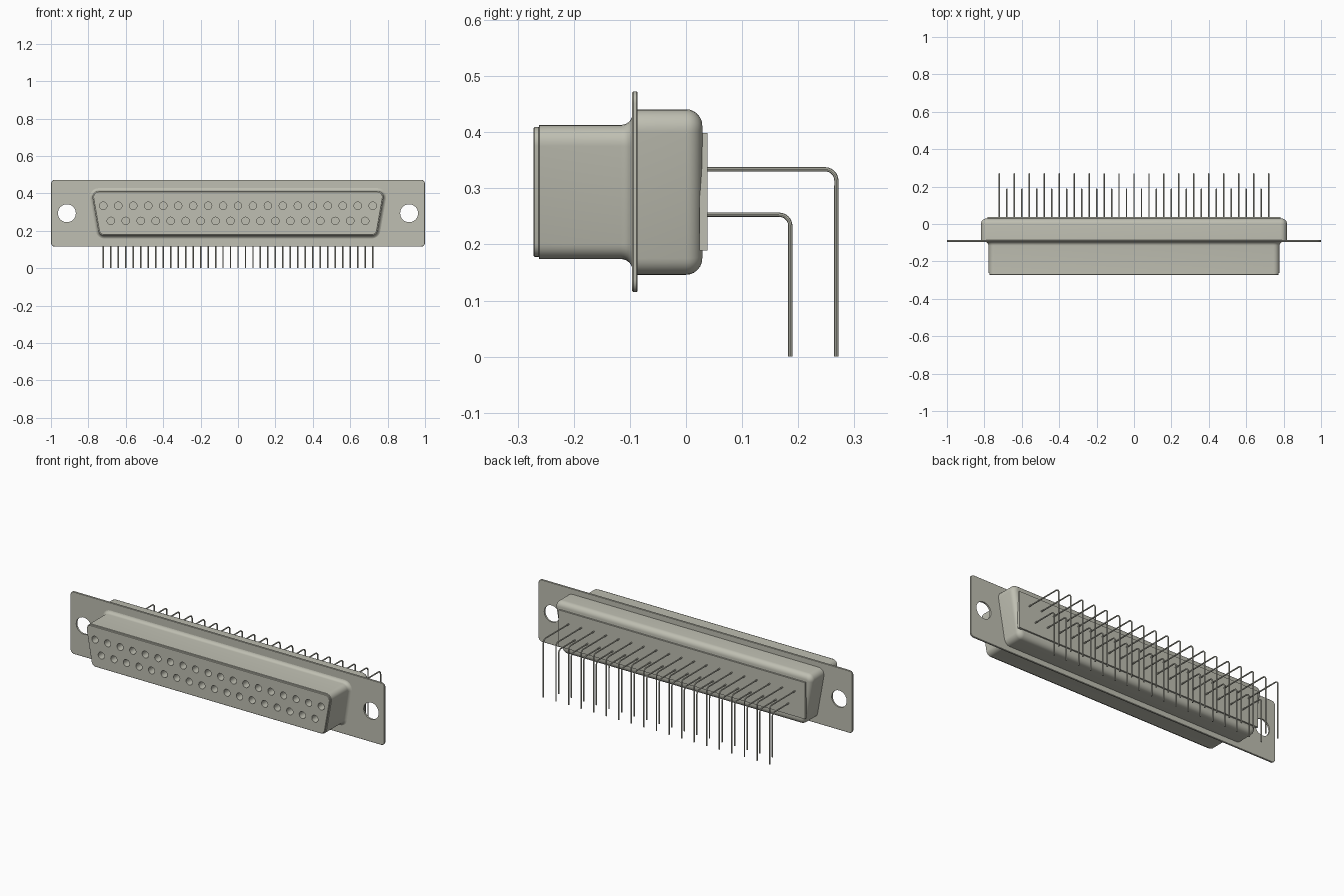
import bpy, bmesh, math
from mathutils import Vector

if "Cube" in bpy.data.objects:
    bpy.data.objects.remove(bpy.data.objects["Cube"], do_unlink=True)

COLOUR = (0.52, 0.52, 0.445, 1.0)
metal = bpy.data.materials.new("warm_grey")
metal.use_nodes = True
metal.diffuse_color = COLOUR
metal.node_tree.nodes["Principled BSDF"].inputs["Base Color"].default_value = COLOUR

ROW_TOP, ROW_LOW, PITCH = 0.334, 0.253, 0.08
TOP_X = [(i - 9) * PITCH for i in range(19)]
LOW_X = [(i - 8.5) * PITCH for i in range(18)]


def activate(obj):
    bpy.ops.object.select_all(action='DESELECT')
    obj.select_set(True)
    bpy.context.view_layer.objects.active = obj


def finish(name, bm):
    bmesh.ops.recalc_face_normals(bm, faces=bm.faces)
    mesh = bpy.data.meshes.new(name)
    bm.to_mesh(mesh)
    bm.free()
    mesh.materials.append(metal)
    obj = bpy.data.objects.new(name, mesh)
    bpy.context.collection.objects.link(obj)
    return obj


def smooth(obj):
    activate(obj)
    bpy.ops.object.shade_smooth_by_angle(angle=math.radians(35))


def outline(top, bottom, z0, z1, radius, offset, steps=6):
    """Rounded trapezoid in x-z; the offset grows or shrinks it evenly."""
    slope = math.atan2(top - bottom, z1 - z0)
    # corner centres sit one radius inside the two flat edges and the slanted side
    def half(z):
        return bottom + (top - bottom) * (z - z0) / (z1 - z0) - radius / math.cos(slope)
    zt, zb, r = z1 - radius, z0 + radius, radius + offset
    arcs = [(half(zt), zt, -slope, math.pi / 2), (half(zb), zb, -math.pi / 2, -slope)]
    right = []
    for cx, cz, a0, a1 in (arcs[1], arcs[0]):
        for i in range(steps + 1):
            a = a0 + (a1 - a0) * i / steps
            right.append((cx + r * math.cos(a), cz + r * math.sin(a)))
    return right + [(-x, z) for x, z in reversed(right)]


def loft(name, shape, profile):
    """Skin the outline along y; profile holds (y, offset) pairs."""
    bm = bmesh.new()
    rings = [[bm.verts.new((x, y, z)) for x, z in outline(*shape, off)] for y, off in profile]
    for a, b in zip(rings, rings[1:]):
        for i in range(len(a)):
            j = (i + 1) % len(a)
            bm.faces.new((a[i], a[j], b[j], b[i]))
    bm.faces.new(rings[0])
    bm.faces.new(rings[-1])
    return finish(name, bm)


def drill(obj, centres, radius, y0, y1, sides):
    """Cut round holes along y."""
    bm = bmesh.new()
    for x, z in centres:
        rings = [[bm.verts.new((x + radius * math.cos(2 * math.pi * i / sides), y,
                                z + radius * math.sin(2 * math.pi * i / sides)))
                  for i in range(sides)] for y in (y0, y1)]
        bm.faces.new(rings[0])
        bm.faces.new(rings[1][::-1])
        for i in range(sides):
            j = (i + 1) % sides
            bm.faces.new((rings[0][j], rings[0][i], rings[1][i], rings[1][j]))
    cutter = finish("hole_cutter", bm)
    cutter.hide_render = True
    activate(obj)
    mod = obj.modifiers.new("holes", 'BOOLEAN')
    mod.operation = 'DIFFERENCE'
    mod.solver = 'EXACT'
    mod.object = cutter
    bpy.ops.object.modifier_apply(modifier=mod.name)
    bpy.data.objects.remove(cutter, do_unlink=True)


def pins(name, xs, z, y_end, radius=0.0038, bend=0.02):
    """Right-angle wires leaving the back and dropping to the ground."""
    curve = bpy.data.curves.new(name, 'CURVE')
    curve.dimensions = '3D'
    curve.bevel_depth = radius
    curve.bevel_resolution = 2
    curve.use_fill_caps = True
    arc = [(y_end - bend + bend * math.sin(a), z - bend + bend * math.cos(a))
           for a in (math.pi / 2 * i / 6 for i in range(7))]
    path = [(0.015, z)] + arc + [(y_end, 0.0)]
    for x in xs:
        spline = curve.splines.new('POLY')
        spline.points.add(len(path) - 1)
        for point, (y, pz) in zip(spline.points, path):
            point.co = (x, y, pz, 1)
    curve.materials.append(metal)
    obj = bpy.data.objects.new(name, curve)
    bpy.context.collection.objects.link(obj)
    activate(obj)
    bpy.ops.object.convert(target='MESH')
    smooth(bpy.context.view_layer.objects.active)


# Mounting flange with a screw hole at each end
flange = loft("mounting_flange", (1.0, 1.0, 0.115, 0.473, 0.022),
              [(-0.096, -0.002), (-0.094, 0), (-0.088, 0), (-0.086, -0.002)])
drill(flange, [(-0.915, 0.294), (0.915, 0.294)], 0.048, -0.2, 0.1, 32)
smooth(flange)

# Front shell: stepped lip, straight wall, flared root
flare = [(-0.116 + 0.021 * math.sin(a), 0.021 * (1 - math.cos(a)))
         for a in (math.pi / 2 * i / 6 for i in range(7))]
front = loft("front_shell", (0.784, 0.742, 0.174, 0.413, 0.032),
             [(-0.272, -0.006), (-0.270, -0.004), (-0.2625, -0.004), (-0.2615, 0)]
             + flare + [(-0.091, 0.021)])
drill(front, [(x, ROW_TOP) for x in TOP_X] + [(x, ROW_LOW) for x in LOW_X],
      0.02, -0.35, -0.18, 20)
smooth(front)

# Rear shell with a rounded back edge
R = 0.029
back = [(R * math.sin(a), R * (math.cos(a) - 1))
        for a in (math.pi / 2 * i / 6 for i in range(7))]
smooth(loft("rear_shell", (0.825, 0.773, 0.146, 0.441, 0.035), [(-0.09, 0)] + back))

# Thin rear plate
bm = bmesh.new()
bmesh.ops.create_cube(bm, size=1)
bmesh.ops.scale(bm, vec=Vector((1.568, 0.014, 0.21)), verts=bm.verts)
bmesh.ops.translate(bm, vec=Vector((0, 0.031, 0.294)), verts=bm.verts)
finish("rear_plate", bm)

# Two rows of bent pins
pins("upper_pins", TOP_X, ROW_TOP, 0.268)
pins("lower_pins", LOW_X, ROW_LOW, 0.186)
